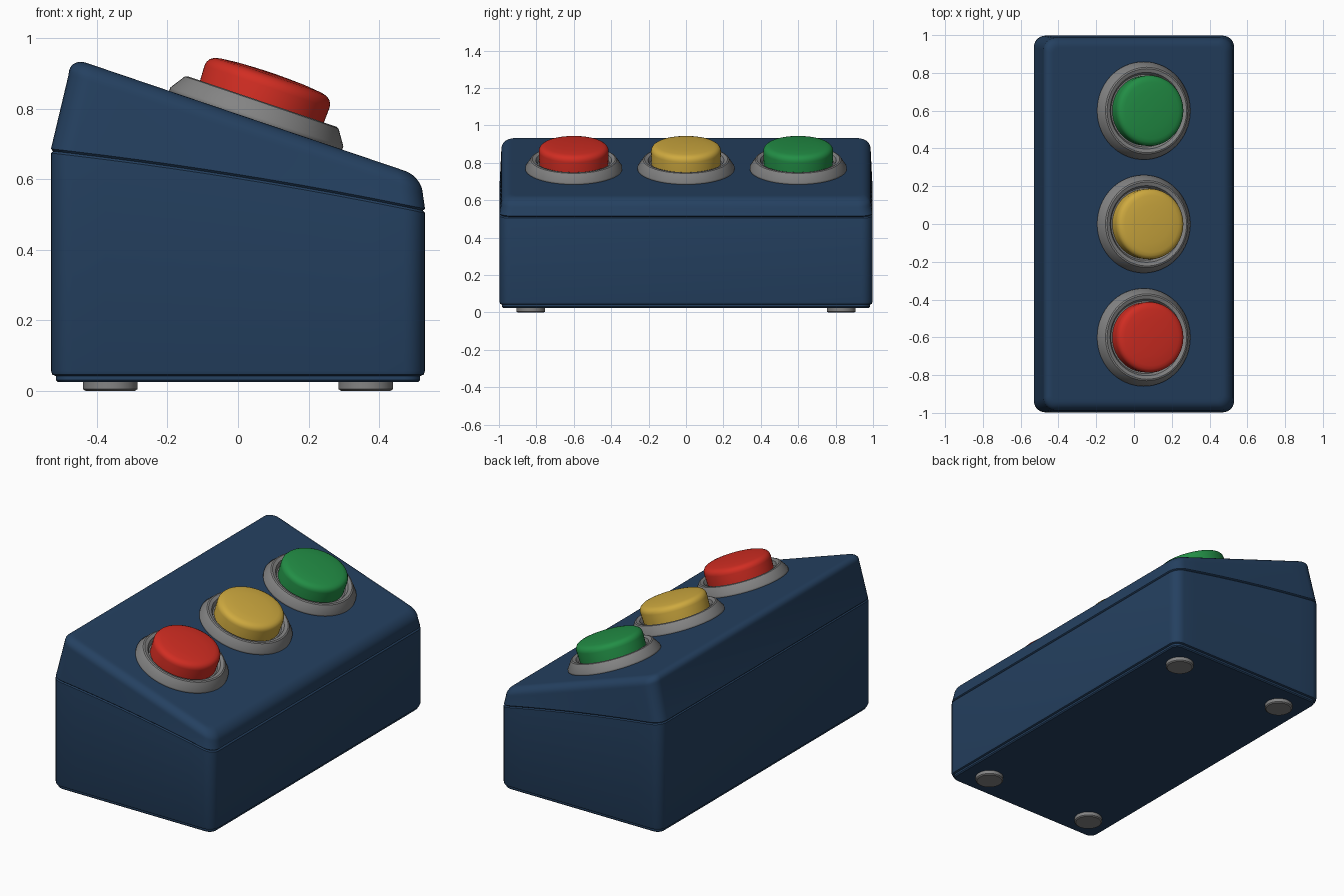
import bpy, bmesh, math
from mathutils import Matrix, Vector

cube = bpy.data.objects.get("Cube")
if cube:
    bpy.data.objects.remove(cube, do_unlink=True)


def material(name, rgb):
    m = bpy.data.materials.new(name)
    m.use_nodes = True
    m.diffuse_color = (*rgb, 1)
    m.node_tree.nodes["Principled BSDF"].inputs["Base Color"].default_value = (*rgb, 1)
    return m


BLUE = material("navy blue", (0.018, 0.052, 0.118))
GREY = material("mid grey", (0.23, 0.23, 0.23))
RED = material("red", (0.64, 0.026, 0.016))
YELLOW = material("yellow", (0.62, 0.4, 0.05))
GREEN = material("green", (0.016, 0.27, 0.06))


def loft(name, rings, mat, matrix=Matrix(), caps=True):
    """Skin a stack of equal-length rings, closing the first and last."""
    bm = bmesh.new()
    rows = [[bm.verts.new(matrix @ Vector(p)) for p in ring] for ring in rings]
    n = len(rows[0])
    for low, high in zip(rows, rows[1:]):
        for i in range(n):
            j = (i + 1) % n
            bm.faces.new((low[i], low[j], high[j], high[i]))
    if caps:
        bm.faces.new(rows[0][::-1])
        bm.faces.new(rows[-1])
    bmesh.ops.recalc_face_normals(bm, faces=bm.faces)
    mesh = bpy.data.meshes.new(name)
    bm.to_mesh(mesh)
    bm.free()
    mesh.materials.append(mat)
    ob = bpy.data.objects.new(name, mesh)
    bpy.context.collection.objects.link(ob)
    bpy.ops.object.select_all(action="DESELECT")
    ob.select_set(True)
    bpy.context.view_layer.objects.active = ob
    bpy.ops.object.shade_smooth_by_angle(angle=math.radians(35))
    return ob


def rounded_rect(x0, x1, hy, r, height):
    """Rounded rectangle whose height is a function of x."""
    pts = []
    corners = ((x1 - r, hy - r), (x0 + r, hy - r), (x0 + r, r - hy), (x1 - r, r - hy))
    for k, (cx, cy) in enumerate(corners):
        for i in range(7):
            a = math.pi / 2 * (k + i / 6)
            pts.append((cx + r * math.cos(a), cy + r * math.sin(a)))
        if k % 2 == 0:  # extra points along the long x runs
            end = corners[k + 1][0]
            y = hy if k == 0 else -hy
            pts += [(cx + (end - cx) * i / 10, y) for i in range(1, 10)]
    return [(x, y, height(x)) for x, y in pts]


def lathe(name, profile, mat, matrix, closed=False):
    rings = [[(r * math.cos(a), r * math.sin(a), h)
              for a in (math.tau * i / 64 for i in range(64))] for r, h in profile]
    return loft(name, rings, mat, matrix, not closed)


def flat(z):
    return lambda x: z


def seam(x):
    t = (x + 0.53) / 1.06
    return 0.68 - 0.12 * t - 0.05 * t * t


def slope(x):
    return 0.784 - 0.339 * x


def inset_body(d, height):
    return rounded_rect(-0.53 + d, 0.53 - d, 0.997 - d, 0.06 - d, height)


# Lower housing and the plate under it
loft("base_plate", [inset_body(0.02, flat(0.025)), inset_body(0.014, flat(0.031)),
                    inset_body(0.014, flat(0.06))], BLUE)
loft("housing", [inset_body(0.014, flat(0.042)), inset_body(0.004, flat(0.046)),
                 inset_body(0, flat(0.057)),
                 inset_body(0, lambda x: seam(x) - 0.006),
                 inset_body(0.006, seam)], BLUE)


# Sloped lid: drafted walls, then a rolled top edge
def lid_ring(t, inset, drop):
    x0, x1, hy = -0.53 + 0.05 * t, 0.53 - 0.006 * t, 0.997 - 0.01 * t
    return rounded_rect(x0 + inset, x1 - inset, hy - inset, 0.065 - inset * 0.6,
                        lambda x: (slope(x) - drop) if t > 0.5 else seam(x) + drop)


ROLL = 0.05
lid = [lid_ring(0, 0.006, 0), lid_ring(0, 0, 0.006)]
for i in range(9):
    a = math.pi / 2 * i / 8
    lid.append(lid_ring(1, ROLL * (1 - math.cos(a)), ROLL * (1 - math.sin(a))))
lid.append(lid_ring(1, ROLL + 0.012, 0))
loft("lid", lid, BLUE)

# Buttons in grey collars, standing square to the slope
COLLAR = [(0.18, -0.01), (0.252, -0.01), (0.259, 0.0), (0.259, 0.01), (0.23, 0.053),
          (0.222, 0.056), (0.203, 0.05), (0.192, 0.03), (0.18, 0.03), (0.18, -0.01)]
CAP = [(0.183, -0.005), (0.187, 0.1), (0.185, 0.112), (0.178, 0.123), (0.167, 0.13),
       (0.15, 0.134), (0.1, 0.139), (0.05, 0.141), (0.01, 0.142)]
tilt = Matrix.Rotation(math.atan(0.339), 4, "Y")
for label, y, mat in (("red", -0.6, RED), ("yellow", 0, YELLOW), ("green", 0.6, GREEN)):
    place = Matrix.Translation((0.05, y, slope(0.05))) @ tilt
    lathe(label + "_button_collar", COLLAR, GREY, place, closed=True)
    lathe(label + "_button", CAP, mat, place)

# Four round feet
FOOT = [(0.07, 0), (0.077, 0.005), (0.077, 0.03)]
for side, x in (("right", -0.362), ("left", 0.362)):
    for end, y in (("front", -0.83), ("back", 0.83)):
        lathe(f"{end}_{side}_foot", FOOT, GREY, Matrix.Translation((x, y, 0)))
